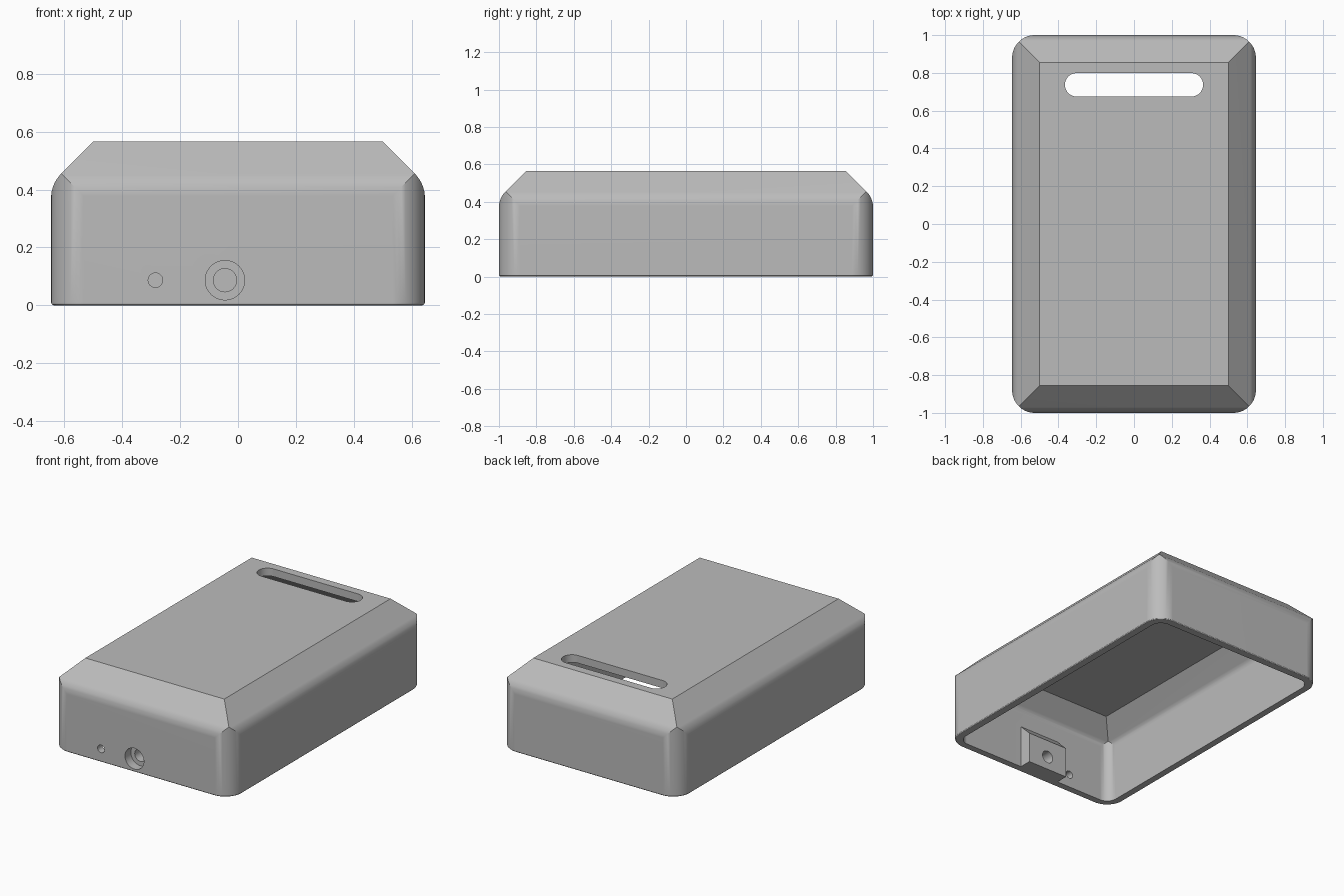
import bpy, bmesh, math
from mathutils import Vector

if "Cube" in bpy.data.objects:
    bpy.data.objects.remove(bpy.data.objects["Cube"], do_unlink=True)

HX, HY, TOP = 0.645, 1.0, 0.565   # outer half sizes and height
R, SHOULDER = 0.12, 0.37          # edge radius, height where the shoulder starts
WALL = 0.05

grey = bpy.data.materials.new("plain grey")
grey.use_nodes = True
grey.diffuse_color = (0.5, 0.5, 0.5, 1)
grey.node_tree.nodes["Principled BSDF"].inputs["Base Color"].default_value = (0.5, 0.5, 0.5, 1)


def to_object(bm, name):
    bmesh.ops.recalc_face_normals(bm, faces=bm.faces)
    mesh = bpy.data.meshes.new(name)
    bm.to_mesh(mesh)
    bm.free()
    mesh.materials.append(grey)
    obj = bpy.data.objects.new(name, mesh)
    bpy.context.collection.objects.link(obj)
    return obj


def slice_off(bm, point, normal):
    """Cut away everything beyond a plane and cap the cut."""
    geom = bm.verts[:] + bm.edges[:] + bm.faces[:]
    cut = bmesh.ops.bisect_plane(bm, geom=geom, dist=1e-5, plane_co=point,
                                 plane_no=normal, clear_outer=True)["geom_cut"]
    edges = [e for e in cut if isinstance(e, bmesh.types.BMEdge) and e.is_boundary]
    if edges:
        bmesh.ops.contextual_create(bm, geom=edges)


def block(inset, base):
    """Rounded box with mitred 45 degree chamfers, offset inward by inset."""
    bm = bmesh.new()
    bmesh.ops.create_cube(bm, size=2)
    for v in bm.verts:
        v.co.x *= HX - inset
        v.co.y *= HY - inset
        v.co.z = TOP - inset if v.co.z > 0 else base
    r = R - inset
    # upright corners
    for sx in (-1, 1):
        for sy in (-1, 1):
            for i in range(1, 12):
                a = math.radians(i * 7.5)
                n = Vector((sx * math.cos(a), sy * math.sin(a), 0))
                slice_off(bm, Vector((sx * (HX - R), sy * (HY - R), 0)) + n * r, n)
    # curved shoulders ending in the flat chamfers
    for i in range(1, 7):
        a = math.radians(i * 7.5)
        for s in (-1, 1):
            n = Vector((s * math.cos(a), 0, math.sin(a)))
            slice_off(bm, Vector((s * (HX - R), 0, SHOULDER)) + n * r, n)
            n = Vector((0, s * math.cos(a), math.sin(a)))
            slice_off(bm, Vector((0, s * (HY - R), SHOULDER)) + n * r, n)
    return bm


def prism(name, outline, offset):
    """Closed outline of 3D points extruded along offset."""
    bm = bmesh.new()
    face = bm.faces.new([bm.verts.new(p) for p in outline])
    new = bmesh.ops.extrude_face_region(bm, geom=[face])["geom"]
    bmesh.ops.translate(bm, vec=offset, verts=[g for g in new if isinstance(g, bmesh.types.BMVert)])
    return to_object(bm, name)


def front_drill(name, x, radius, y0, y1):
    ring = [(x + radius * math.cos(t), y0, 0.087 + radius * math.sin(t))
            for t in (math.tau * i / 40 for i in range(40))]
    return prism(name, ring, (0, y1 - y0, 0))


def subtract(target, cutter):
    cutter.hide_render = True
    mod = target.modifiers.new("cut", 'BOOLEAN')
    mod.operation, mod.solver, mod.object = 'DIFFERENCE', 'EXACT', cutter
    bpy.context.view_layer.objects.active = target
    bpy.ops.object.modifier_apply(modifier=mod.name)
    bpy.data.objects.remove(cutter, do_unlink=True)


# Outer body with a softened bottom rim
bm = block(0, 0)
rim = [e for e in bm.edges if all(abs(v.co.z) < 1e-4 for v in e.verts)]
bmesh.ops.bevel(bm, geom=rim, offset=0.01, segments=3, profile=0.5, affect='EDGES')
body = to_object(bm, "enclosure_shell")

# Hollow inside, keeping a sloped boss on the front wall behind the socket
cavity = to_object(block(WALL, -0.2), "cavity")
boss = prism("socket_boss", [(-0.19, -1.1, -0.3), (-0.19, -0.87, -0.3), (-0.19, -0.87, 0.2),
                             (-0.19, -1.1, 0.43)], (0.29, 0, 0))
subtract(cavity, boss)
subtract(body, cavity)

# Socket recess, socket bore and small pin hole in the front wall
subtract(body, front_drill("socket_recess", -0.045, 0.068, -1.1, -0.94))
subtract(body, front_drill("socket_bore", -0.045, 0.04, -1.1, -0.8))
subtract(body, front_drill("pin_hole", -0.285, 0.025, -1.1, -0.9))

# Round-ended slot through the top near the back
slot = []
for i in range(34):
    side = 1 if i < 17 else -1
    t = math.radians(-90 + (i % 17) * 11.25 + (0 if side > 0 else 180))
    slot.append((side * 0.304 + 0.062 * math.cos(t), 0.737 + 0.062 * math.sin(t), 0.45))
subtract(body, prism("slot_cutter", slot, (0, 0, 0.3)))

# Smooth rounded edges, crisp chamfers
bpy.ops.object.select_all(action='DESELECT')
body.select_set(True)
bpy.context.view_layer.objects.active = body
bpy.ops.object.shade_smooth_by_angle(angle=math.radians(28))
weighted = body.modifiers.new("even_shading", 'WEIGHTED_NORMAL')
weighted.keep_sharp = True
